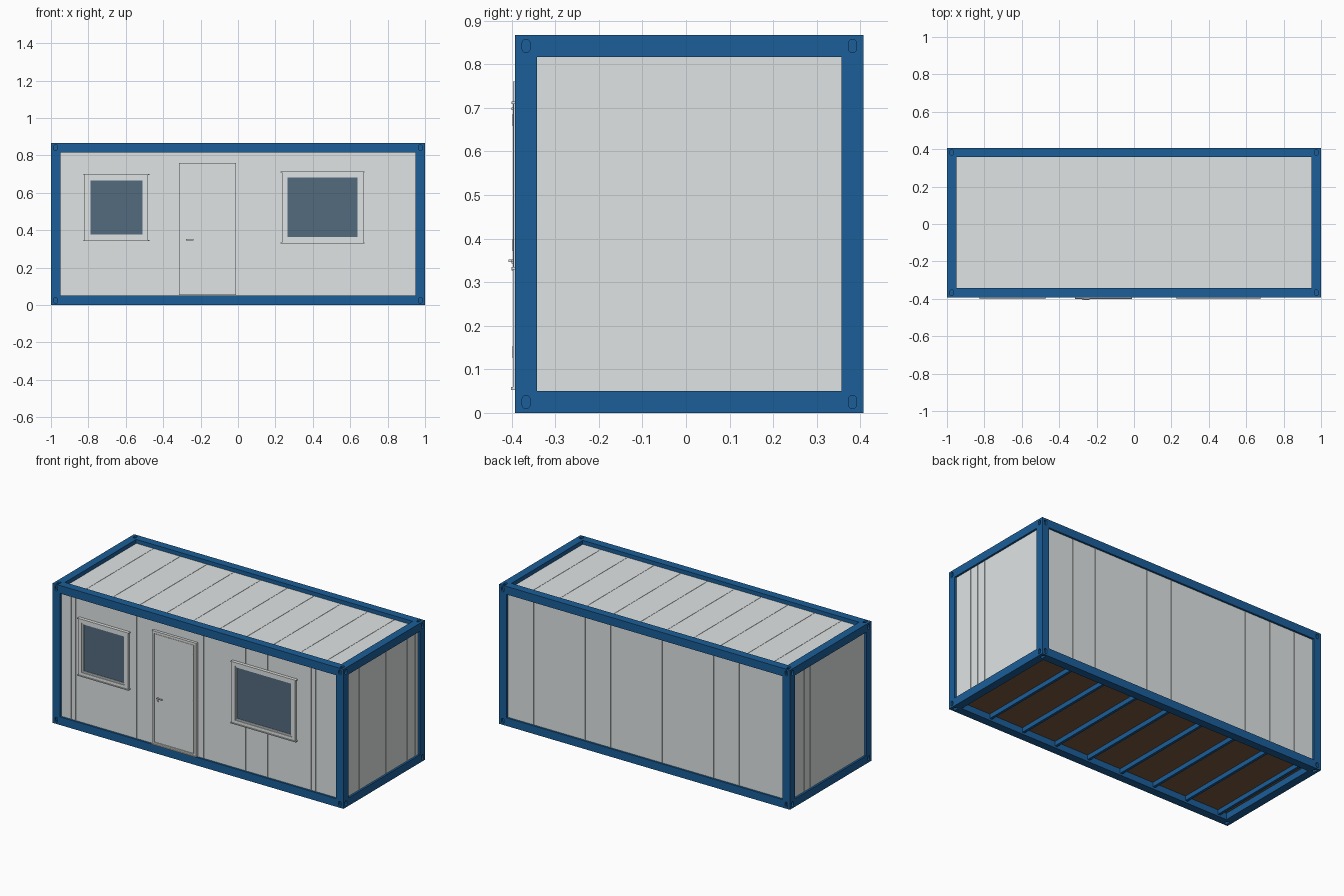
import bpy, bmesh, math
from mathutils import Matrix, Vector

if "Cube" in bpy.data.objects:
    bpy.data.objects.remove(bpy.data.objects["Cube"])


def material(name, rgb):
    m = bpy.data.materials.new(name)
    m.diffuse_color = (*rgb, 1)
    m.use_nodes = True
    m.node_tree.nodes["Principled BSDF"].inputs["Base Color"].default_value = m.diffuse_color
    return m


BLUE = material("frame blue", (0.0105, 0.112, 0.315))
GREY = material("panel light grey", (0.745, 0.775, 0.775))
GLASS = material("window glass", (0.087, 0.147, 0.21))
BROWN = material("floor brown", (0.19, 0.095, 0.052))


def finish(name, bm, mat):
    me = bpy.data.meshes.new(name)
    bm.to_mesh(me)
    bm.free()
    me.materials.append(mat)
    ob = bpy.data.objects.new(name, me)
    bpy.context.collection.objects.link(ob)
    return ob


def boxes(name, mat, items, bevel=0):
    """Boxes given as (x0, x1, y0, y1, z0, z1), joined as one object."""
    bm = bmesh.new()
    for x0, x1, y0, y1, z0, z1 in items:
        c = Vector((x0 + x1, y0 + y1, z0 + z1)) / 2
        s = Matrix.Diagonal((x1 - x0, y1 - y0, z1 - z0, 1))
        bmesh.ops.create_cube(bm, size=1, matrix=Matrix.Translation(c) @ s)
    if bevel:
        bmesh.ops.bevel(bm, geom=bm.edges[:], offset=bevel, segments=1, affect='EDGES')
    return finish(name, bm, mat)


def spans(lo, hi, seams, gap=0.002):
    """Split lo..hi at the seams, leaving a narrow groove at each."""
    cuts = [lo] + sorted(seams) + [hi]
    return [(a + gap / 2, b - gap / 2) for a, b in zip(cuts, cuts[1:])]


F, B, H, T = -0.392, 0.407, 0.867, 0.05      # front, back, height, frame width
XI, FI, BI, HI = 1 - T, F + T, B - T, H - T

# Steel frame: posts and rails between corner castings
boxes("corner_posts", BLUE, [(x, x + T, y, y + T, T, HI) for x in (-1, XI) for y in (F, BI)])
boxes("long_rails", BLUE, [(-XI, XI, y, y + T, z, z + T) for y in (F, BI) for z in (0, HI)])
boxes("end_rails", BLUE, [(x, x + T, FI, BI, z, z + T) for x in (-1, XI) for z in (0, HI)])
castings = boxes("corner_castings", BLUE,
                 [(x, x + T, y, y + T, z, z + T)
                  for x in (-1, XI) for y in (F, BI) for z in (0, HI)])

# Oval lifting holes cut in the three outer faces of every casting
bm = bmesh.new()


def slot(centre, normal, long_axis):
    n, u = Vector(normal), Vector(long_axis)
    v = n.cross(u)
    ring = []
    for i in range(16):
        a = 2 * math.pi * (i + 0.5) / 16
        off = 0.0065 if math.sin(a) > 0 else -0.0065
        ring.append(centre + v * 0.009 * math.cos(a) + u * (0.009 * math.sin(a) + off))
    low = [bm.verts.new(p - n * 0.012) for p in ring]
    top = [bm.verts.new(p + n * 0.01) for p in ring]
    bm.faces.new(low)
    bm.faces.new(top)
    for i in range(16):
        j = (i + 1) % 16
        bm.faces.new((low[i], low[j], top[j], top[i]))


for sx in (-1, 1):
    for y, sy in ((F, -1), (B, 1)):
        for z, sz in ((0, -1), (H, 1)):
            c = Vector((sx * (1 - T / 2), y - sy * T / 2, z - sz * T / 2))
            for n, u in (((sx, 0, 0), (0, 0, 1)), ((0, sy, 0), (0, 0, 1)), ((0, 0, sz), (0, 1, 0))):
                slot(c + Vector(n) * T / 2, n, u)
bmesh.ops.recalc_face_normals(bm, faces=bm.faces[:])
cutter = finish("casting_hole_cutter", bm, BLUE)
cutter.hide_render = True
cutter.hide_viewport = True
mod = castings.modifiers.new("holes", 'BOOLEAN')
mod.operation = 'DIFFERENCE'
mod.object = cutter
mod.solver = 'EXACT'

# Insulated core behind the panel grooves
boxes("wall_core", GREY, [(-0.985, 0.985, F + 0.015, B - 0.015, T, 0.84)])

# Wall and roof panels with grooves between them
front_seams = [-0.88, -0.85, -0.72, -0.57, -0.43, 0.03, 0.17, 0.32, 0.47, 0.62, 0.77, 0.80, 0.93]
back_seams = [-0.82 + 0.1767 * i for i in range(10)] + [0.61, -0.315]
end_seams = [-0.22, -0.16, -0.1, 0.04, 0.19, 0.25, 0.33]
boxes("front_panels", GREY, [(a, b, F + 0.012, F + 0.025, T, HI)
                             for a, b in spans(-XI, XI, front_seams)])
boxes("back_panels", GREY, [(a, b, B - 0.025, B - 0.012, T, HI)
                            for a, b in spans(-XI, XI, back_seams)])
boxes("end_panels", GREY, [(x, x + 0.013, a, b, T, HI) for x in (-0.988, 0.975)
                           for a, b in spans(FI, BI, end_seams)])
boxes("roof_panels", GREY, [(a, b, FI, BI, 0.825, 0.843)
                            for a, b in spans(-XI, XI, [-0.83 + 0.184 * i for i in range(10)])])

# Underfloor with cross beams
boxes("underfloor", BROWN, [(-XI, XI, FI, BI, 0.04, 0.049)])
boxes("floor_beams", BLUE, [(x - 0.008, x + 0.008, FI, BI, 0.012, 0.041)
                            for x in [0.74 - 0.234 * i for i in range(8)]])


def border(x0, x1, z0, z1, w, y0, y1):
    return [(x0, x0 + w, y0, y1, z0, z1), (x1 - w, x1, y0, y1, z0, z1),
            (x0 + w, x1 - w, y0, y1, z0, z0 + w), (x0 + w, x1 - w, y0, y1, z1 - w, z1)]


# Windows: frame, inner sash, projecting head and sill, glass
for name, x0, x1, z0, z1 in (("left", -0.82, -0.48, 0.346, 0.698),
                             ("right", 0.234, 0.67, 0.332, 0.712)):
    boxes(name + "_window_frame", GREY, border(x0, x1, z0, z1, 0.022, -0.396, -0.378))
    boxes(name + "_window_sash", GREY,
          border(x0 + 0.022, x1 - 0.022, z0 + 0.022, z1 - 0.022, 0.009, -0.391, -0.378))
    boxes(name + "_window_ledges", GREY, [(x0 - 0.006, x1 + 0.006, -0.4, -0.38, z - 0.003, z + 0.003)
                                          for z in (z0, z1)])
    boxes(name + "_window_glass", GLASS,
          [(x0 + 0.03, x1 - 0.03, -0.386, -0.379, z0 + 0.03, z1 - 0.03)])

# Door: frame, rebate, leaf, threshold
boxes("door_frame", GREY, border(-0.315, -0.01, 0.053, 0.76, 0.015, -0.397, -0.378))
boxes("door_rebate", GREY, [(-0.3, -0.025, -0.39, -0.379, 0.066, 0.746)])
boxes("door_leaf", GREY, [(-0.297, -0.029, -0.394, -0.38, 0.07, 0.742)])
boxes("door_threshold", GREY, [(-0.315, -0.01, -0.402, -0.39, 0.053, 0.059)])

# Door hardware
boxes("door_hinges", GREY, [(-0.033, -0.027, -0.398, -0.39, z - 0.014, z + 0.014)
                            for z in (0.14, 0.385, 0.672)])
boxes("door_handle", GREY, [(-0.278, -0.238, -0.407, -0.401, 0.346, 0.352),
                            (-0.278, -0.271, -0.402, -0.393, 0.346, 0.352)])
boxes("door_lock", GREY, [(-0.278, -0.271, -0.4, -0.393, 0.327, 0.334)])
